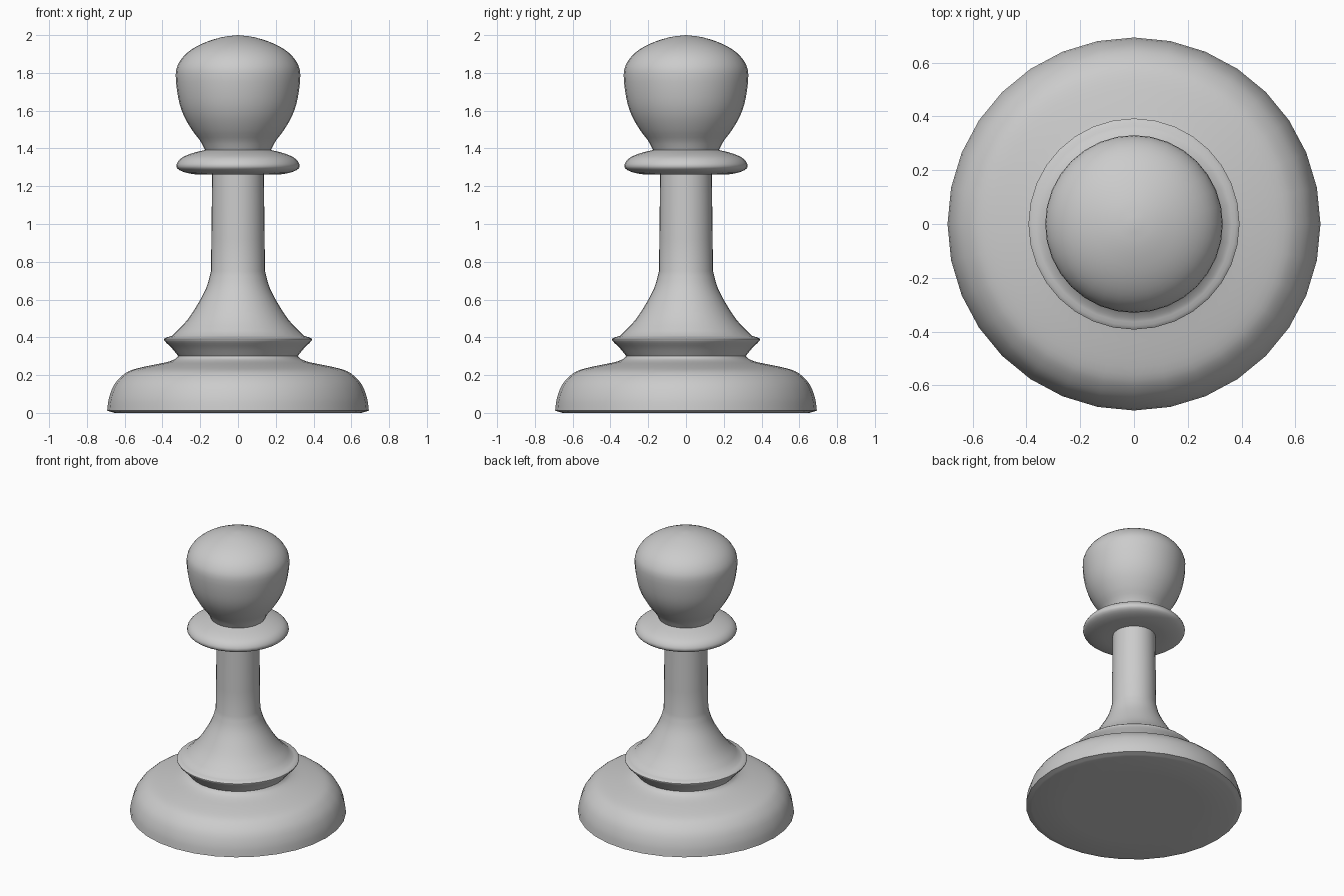
import bpy, bmesh, math
from mathutils import Vector

if "Cube" in bpy.data.objects:
    bpy.data.objects.remove(bpy.data.objects["Cube"])

SIDES = 32

def smooth_curve(pts, steps=3):
    """Catmull-Rom through (radius, height) points."""
    p = [Vector(q) for q in pts]
    p = [p[0] * 2 - p[1]] + p + [p[-1] * 2 - p[-2]]
    out = []
    for a, b, c, d in zip(p, p[1:], p[2:], p[3:]):
        for i in range(steps):
            t = i / steps
            out.append(0.5 * (2 * b + (c - a) * t + (2 * a - 5 * b + 4 * c - d) * t * t
                              + (3 * b - a - 3 * c + d) * t ** 3))
    return out + [p[-2]]

def lathe(name, sections):
    """Spin smooth sections, joined at crisp corners, into one closed solid."""
    bm = bmesh.new()
    profile = [q for s in sections for q in smooth_curve(s)]
    verts = [bm.verts.new((max(q.x, 0), 0, q.y)) for q in profile]
    edges = [bm.edges.new(e) for e in zip(verts, verts[1:])]
    bmesh.ops.spin(bm, geom=verts + edges, cent=(0, 0, 0), axis=(0, 0, 1),
                   angle=math.tau, steps=SIDES, use_duplicate=False)
    bmesh.ops.remove_doubles(bm, verts=bm.verts, dist=0.0005)
    bmesh.ops.recalc_face_normals(bm, faces=bm.faces)
    mesh = bpy.data.meshes.new(name)
    bm.to_mesh(mesh)
    bm.free()
    obj = bpy.data.objects.new(name, mesh)
    bpy.context.collection.objects.link(obj)
    bpy.ops.object.select_all(action='DESELECT')
    obj.select_set(True)
    bpy.context.view_layer.objects.active = obj
    bpy.ops.object.shade_smooth_by_angle(angle=math.radians(40))
    return obj

lathe("pawn", [
    # underside and foot rim
    [(0, 0), (0.655, 0)],
    [(0.655, 0), (0.693, 0.012)],
    # domed base up to the groove
    [(0.693, 0.012), (0.683, 0.08), (0.655, 0.15), (0.61, 0.20), (0.56, 0.228),
     (0.47, 0.25), (0.38, 0.268), (0.335, 0.284), (0.317, 0.302)],
    # flared ring
    [(0.317, 0.302), (0.35, 0.342), (0.388, 0.38), (0.388, 0.395), (0.35, 0.408)],
    # skirt and stem
    [(0.35, 0.408), (0.27, 0.49), (0.205, 0.59), (0.165, 0.67), (0.143, 0.75)],
    [(0.143, 0.75), (0.137, 1.262)],
    # collar
    [(0.137, 1.262), (0.22, 1.262), (0.295, 1.278), (0.327, 1.305), (0.305, 1.345),
     (0.25, 1.372), (0.175, 1.392)],
    # head
    [(0.175, 1.392), (0.20, 1.44), (0.245, 1.50), (0.29, 1.58), (0.317, 1.67),
     (0.33, 1.79), (0.312, 1.855), (0.265, 1.91), (0.19, 1.955), (0.09, 1.988), (0, 2.0)],
])
